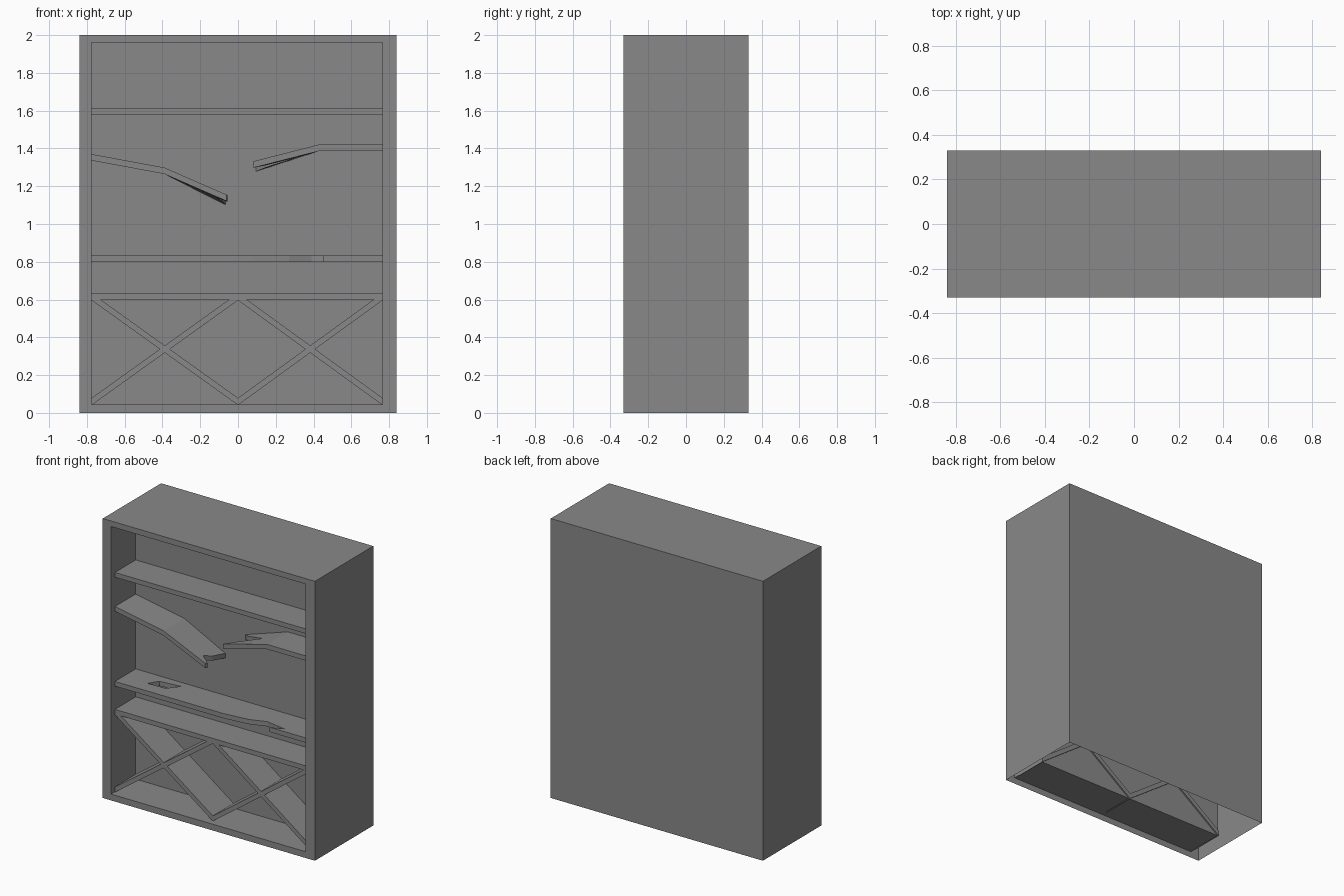
import bpy
import bmesh
from mathutils import Vector

if "Cube" in bpy.data.objects:
    bpy.data.objects.remove(bpy.data.objects["Cube"])

# One flat grey for everything
GREY = (0.25, 0.25, 0.25, 1)
grey = bpy.data.materials.new("plain_grey")
grey.use_nodes = True
grey.diffuse_color = GREY
grey.node_tree.nodes["Principled BSDF"].inputs["Base Color"].default_value = GREY

LEFT, RIGHT = -0.775, 0.765      # opening sides
FLOOR, CEILING = 0.045, 1.96     # opening bottom and top
FRONT, BACK = -0.285, -0.045     # shelf depth range
THICK = 0.034


def finish(name, bm):
    mesh = bpy.data.meshes.new(name)
    bm.to_mesh(mesh)
    bm.free()
    mesh.materials.append(grey)
    obj = bpy.data.objects.new(name, mesh)
    bpy.context.collection.objects.link(obj)
    return obj


def prism(outline, offset):
    """Extrude a closed outline of 3D points along an offset."""
    bm = bmesh.new()
    face = bm.faces.new([bm.verts.new(p) for p in outline])
    new = bmesh.ops.extrude_face_region(bm, geom=[face])["geom"]
    bmesh.ops.translate(bm, vec=offset, verts=[v for v in new if isinstance(v, bmesh.types.BMVert)])
    bmesh.ops.recalc_face_normals(bm, faces=bm.faces)
    return bm


def plank(name, plan, z, bends=(), drop=None):
    """Board from a plan outline, creased at each bend and lowered by drop(x, y)."""
    bm = prism([(x, y, z) for x, y in plan], (0, 0, THICK))
    for x in bends:
        bmesh.ops.bisect_plane(bm, geom=bm.verts[:] + bm.edges[:] + bm.faces[:],
                               plane_co=(x, 0, 0), plane_no=(1, 0, 0))
    if drop:
        for v in bm.verts:
            v.co.z -= drop(v.co.x, v.co.y)
    return finish(name, bm)


# Carcass: open underneath, with a recess pushed in from the front
bm = bmesh.new()
bmesh.ops.create_cube(bm, size=1)
for v in bm.verts:
    v.co = Vector((v.co.x * 1.68, v.co.y * 0.66, v.co.z * 2 + 1))
bm.normal_update()
bmesh.ops.delete(bm, geom=[f for f in bm.faces if f.normal.z < -0.9], context='FACES_ONLY')
front = next(f for f in bm.faces if f.normal.y < -0.9)
bmesh.ops.inset_individual(bm, faces=[front], thickness=0.05)
for v in front.verts:
    v.co.x = LEFT if v.co.x < 0 else RIGHT
    v.co.z = FLOOR if v.co.z < 1 else CEILING
panel = bmesh.ops.extrude_discrete_faces(bm, faces=[front])["faces"][0]
for v in panel.verts:
    v.co.y = -0.05
finish("cabinet_carcass", bm)

# Whole shelves
full = [(LEFT, FRONT), (RIGHT, FRONT), (RIGHT, BACK), (LEFT, BACK)]
plank("top_shelf", full, 1.58)
plank("rack_shelf", full, 0.6)

# Damaged shelf: chipped front edge and a hole cut through
chip = [(0.08, FRONT), (0.27, -0.265), (0.39, -0.223), (0.545, -0.25), (0.45, FRONT)]
chipped = plank("chipped_shelf", full[:1] + chip + full[1:], 0.8)
hole = [(-0.585, -0.187), (-0.445, -0.183), (-0.38, -0.10), (-0.54, -0.117)]
cutter = plank("hole_cutter", hole, 0.8)
cutter.scale.z = 2
cutter.location.z = -0.82
cutter.hide_render = True
cutter.hide_set(True)
cut = chipped.modifiers.new("hole", 'BOOLEAN')
cut.operation = 'DIFFERENCE'
cut.solver = 'EXACT'
cut.object = cutter


# Snapped shelf: two sagging halves with jagged ends, twisted down at the back
def left_sag(x, y):
    twist = (y - FRONT) / (BACK - FRONT)
    past = max(0, x + 0.39)
    return 0.185 * (x - LEFT) + past * (0.25 + 0.07 * twist)


def right_sag(x, y):
    twist = (y - FRONT) / (BACK - FRONT)
    return max(0, 0.43 - x) * (0.255 + 0.07 * twist)


plank("broken_shelf_left_half",
      [(LEFT, FRONT), (-0.06, FRONT), (-0.055, -0.265), (-0.115, -0.23),
       (-0.085, -0.165), (-0.065, BACK), (LEFT, BACK)],
      1.336, [-0.39], left_sag)
plank("broken_shelf_right_half",
      [(RIGHT, FRONT), (RIGHT, BACK), (0.09, BACK), (0.15, -0.10),
       (0.31, -0.165), (0.15, -0.235), (0.08, FRONT)],
      1.387, [0.43], right_sag)

# Crossed rack dividers, two crosses side by side
for side, x0, x1 in (("right", LEFT, 0), ("left", 0, RIGHT)):
    for kind, za, zb in (("rising", 0.06, 0.615), ("falling", 0.615, 0.06)):
        h = 0.019
        outline = [(x0, FRONT, za - h), (x1, FRONT, zb - h),
                   (x1, FRONT, zb + h), (x0, FRONT, za + h)]
        finish(f"{side}_rack_{kind}_divider", prism(outline, (0, -0.04 - FRONT, 0)))
